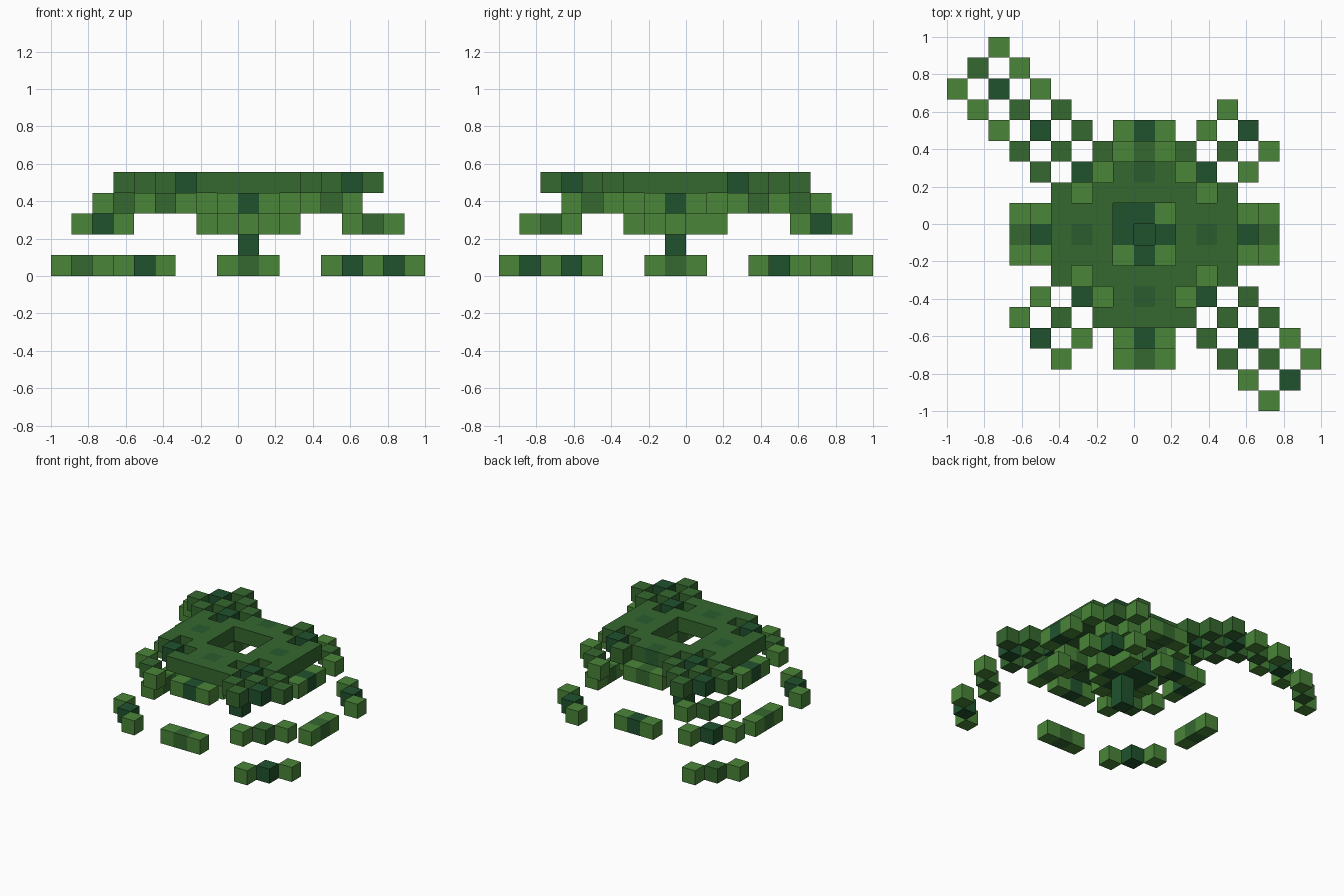
import bpy, bmesh
from mathutils import Vector

cube = bpy.data.objects.get("Cube")
if cube:
    bpy.data.objects.remove(cube, do_unlink=True)

S = 1 / 9  # size of one block


def make_material(name, rgb):
    m = bpy.data.materials.new(name)
    m.use_nodes = True
    m.diffuse_color = (*rgb, 1)
    m.node_tree.nodes["Principled BSDF"].inputs["Base Color"].default_value = (*rgb, 1)
    return m


LIGHT, MID, DARK, SPOT = range(4)
MATS = [make_material("light leaf green", (0.068, 0.233, 0.04)),
        make_material("leaf green", (0.035, 0.138, 0.028)),
        make_material("deep green", (0.0144, 0.084, 0.027)),
        make_material("shaded leaf green", (0.023, 0.108, 0.028))]

AXES = [Vector(v) for v in ((1, 0, 0), (-1, 0, 0), (0, 1, 0), (0, -1, 0), (0, 0, 1), (0, 0, -1))]


def build_blocks(name, cells):
    """Skin a set of coloured blocks, leaving out the hidden faces."""
    bm = bmesh.new()
    for cell, colour in cells.items():
        c = Vector(cell)
        centre = c + Vector((0.5, -0.5, 0.5))
        for n in AXES:
            if tuple(int(v) for v in c + n) in cells:
                continue
            u = Vector((n.y, n.z, n.x))
            w = n.cross(u)
            corners = [(1, 1), (-1, 1), (-1, -1), (1, -1)]
            verts = [bm.verts.new((centre + (n + u * a + w * b) / 2) * S) for a, b in corners]
            bm.faces.new(verts).material_index = colour
    bmesh.ops.remove_doubles(bm, verts=bm.verts, dist=0.0001)
    mesh = bpy.data.meshes.new(name)
    bm.to_mesh(mesh)
    bm.free()
    for m in MATS:
        mesh.materials.append(m)
    obj = bpy.data.objects.new(name, mesh)
    bpy.context.collection.objects.link(obj)


# Trunk
build_blocks("trunk", {(0, 0, k): DARK for k in range(2)})

# Crown heart: low ring of blocks around the trunk top
heart = {}
for x in range(-1, 2):
    for y in range(-1, 2):
        if x or y:
            heart[x, y, 2] = LIGHT if x and y else DARK
heart[-1, 1, 2] = DARK
for x, y in ((-2, 0), (2, 0), (0, -2), (1, 2)):
    heart[x, y, 2] = LIGHT
build_blocks("crown_heart", heart)

# Canopy: flat ring with a square opening, plus light blocks in its notches
canopy = {}
for x in range(-4, 5):
    for y in range(-4, 5):
        lo, hi = sorted((abs(x), abs(y)))
        if hi < 2 or (lo == 2 and hi == 3) or lo > 2:
            continue
        if y == 4 and lo < 2:  # the back leaf droops sooner
            continue
        canopy[x, y, 4] = SPOT if (lo, hi) == (0, 3) else MID
for a in (-1, 1):
    for b in (-1, 1):
        canopy[2 * a, 3 * b, 3] = LIGHT
        canopy[3 * a, 2 * b, 3] = LIGHT
        canopy[2 * a, 2 * b, 3] = MID
build_blocks("canopy", canopy)


# Fronds: three blocks across, stepping down toward the tip
def frond(name, direction, side, start, heights):
    dx, dy = direction
    sx, sy = side
    cells = {}
    for d, k in enumerate(heights, start):
        for s in (-1, 0, 1):
            colour = (DARK if d % 2 else MID) if s == 0 else (MID if k == 4 else LIGHT)
            cells[dx * d + sx * s, dy * d + sy * s, k] = colour
    # blocks that already belong to the canopy stay there
    build_blocks(name, {c: v for c, v in cells.items() if c not in canopy})


frond("front_frond", (0, -1), (1, 0), 5, (3, 0))
frond("left_frond", (1, 0), (0, 1), 5, (3, 0))
frond("right_frond", (-1, 0), (0, 1), 5, (3, 0))
frond("back_frond", (0, 1), (1, 0), 4, (3, 0))
frond("back_left_frond", (1, 1), (1, -1), 3, (4, 3, 0))
frond("front_right_frond", (-1, -1), (1, -1), 3, (4, 3, 0))
frond("front_left_frond", (1, -1), (1, 1), 3, (4, 4, 4, 2, 0))
frond("back_right_frond", (-1, 1), (1, 1), 3, (4, 4, 4, 3, 2, 0))
